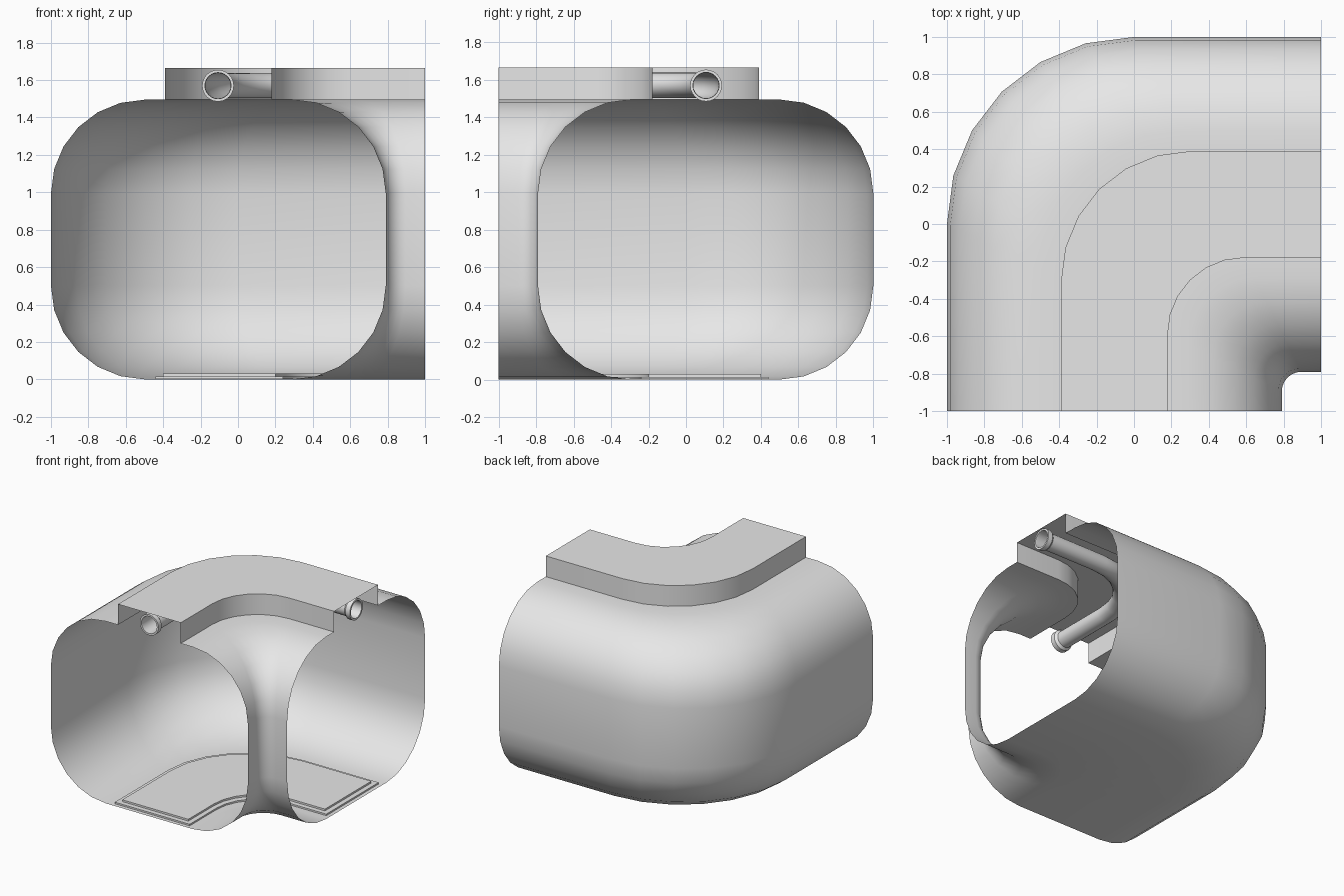
import bpy, bmesh
from math import sin, cos, pi, radians

cube = bpy.data.objects.get("Cube")
if cube:
    bpy.data.objects.remove(cube, do_unlink=True)

grey = bpy.data.materials.new("light grey")
grey.use_nodes = True
grey.diffuse_color = (0.8, 0.8, 0.8, 1)
grey.node_tree.nodes["Principled BSDF"].inputs["Base Color"].default_value = (0.8, 0.8, 0.8, 1)


def finish(name, bm):
    bmesh.ops.recalc_face_normals(bm, faces=bm.faces[:])
    mesh = bpy.data.meshes.new(name)
    bm.to_mesh(mesh)
    bm.free()
    mesh.materials.append(grey)
    obj = bpy.data.objects.new(name, mesh)
    bpy.context.collection.objects.link(obj)
    bpy.ops.object.select_all(action='DESELECT')
    obj.select_set(True)
    bpy.context.view_layer.objects.active = obj
    bpy.ops.object.shade_smooth_by_angle(angle=radians(35))
    return obj


def loft(bm, rings, closed):
    count = len(rings[0])
    for a, b in zip(rings, rings[1:]):
        for i in range(count if closed else count - 1):
            j = (i + 1) % count
            bm.faces.new((a[i], a[j], b[j], b[i]))


def bend_points(u, z, end):
    """Points of one lane: straight, quarter bend, straight."""
    centre = 0.5 * (u + 1)
    radius = centre - u
    pts = [(u, -end, z)]
    for k in range(7):
        t = k * pi / 12
        pts.append((centre - radius * cos(t), -centre + radius * sin(t), z))
    pts.append((end, -u, z))
    return pts


def sweep(name, section, closed=False, caps=False, end=1.0):
    bm = bmesh.new()
    lanes = [bend_points(u, z, end) for u, z in section]
    rings = [[bm.verts.new(p) for p in ring] for ring in zip(*lanes)]
    loft(bm, rings, closed)
    if caps:
        bm.faces.new(rings[0])
        bm.faces.new(rings[-1])
    return finish(name, bm)


def arc(cx, cz, r, start, steps=6):
    return [(cx + r * cos(radians(start - 15 * k)), cz + r * sin(radians(start - 15 * k)))
            for k in range(steps + 1)]


# Tunnel shell, open along the roof slot
SLOT_OUT, SLOT_IN, ROOF = -0.39, 0.18, 1.495
R = 0.5
shell = [(SLOT_IN, ROOF)]
shell += arc(0.79 - R, ROOF - R, R, 90)
shell += arc(0.79 - R, R, R, 0)
shell += arc(-1 + R, R, R, -90)
shell += arc(-1 + R, ROOF - R, R, 180)
shell += [(SLOT_OUT, ROOF)]
sweep("tunnel_shell", shell)

# Raised channel over the slot
TOP = 1.665
sweep("roof_channel", [(SLOT_OUT, ROOF), (SLOT_OUT, TOP), (SLOT_IN, TOP), (SLOT_IN, ROOF)])

# Two-step floor plate
for name, inset, low, high in (("floor_plate_lower", 0.0, 0.002, 0.015),
                               ("floor_plate_upper", 0.04, 0.015, 0.03)):
    a, b = -0.44 + inset, 0.24 - inset
    sweep(name, [(a, low), (a, high), (b, high), (b, low)], True, True, 0.97 - inset)

# Pipe inside the channel
PIPE_U, PIPE_Z, PIPE_R, SIDES = -0.107, 1.57, 0.068, 24
circle = [(cos(2 * pi * k / SIDES), sin(2 * pi * k / SIDES)) for k in range(SIDES)]
sweep("pipe", [(PIPE_U + PIPE_R * c, PIPE_Z + PIPE_R * s) for c, s in circle], True, end=0.99)

# Flared rims at both pipe ends
rim = [(PIPE_R, 0.94), (0.085, 0.96), (0.085, 1.0), (0.07, 1.0), (PIPE_R, 0.96)]
for name, front in (("pipe_rim_front", True), ("pipe_rim_side", False)):
    bm = bmesh.new()
    rings = []
    for r, d in rim:
        ring = []
        for c, s in circle:
            u, z = PIPE_U + r * c, PIPE_Z + r * s
            ring.append(bm.verts.new((u, -d, z) if front else (d, -u, z)))
        rings.append(ring)
    loft(bm, rings, True)
    finish(name, bm)
